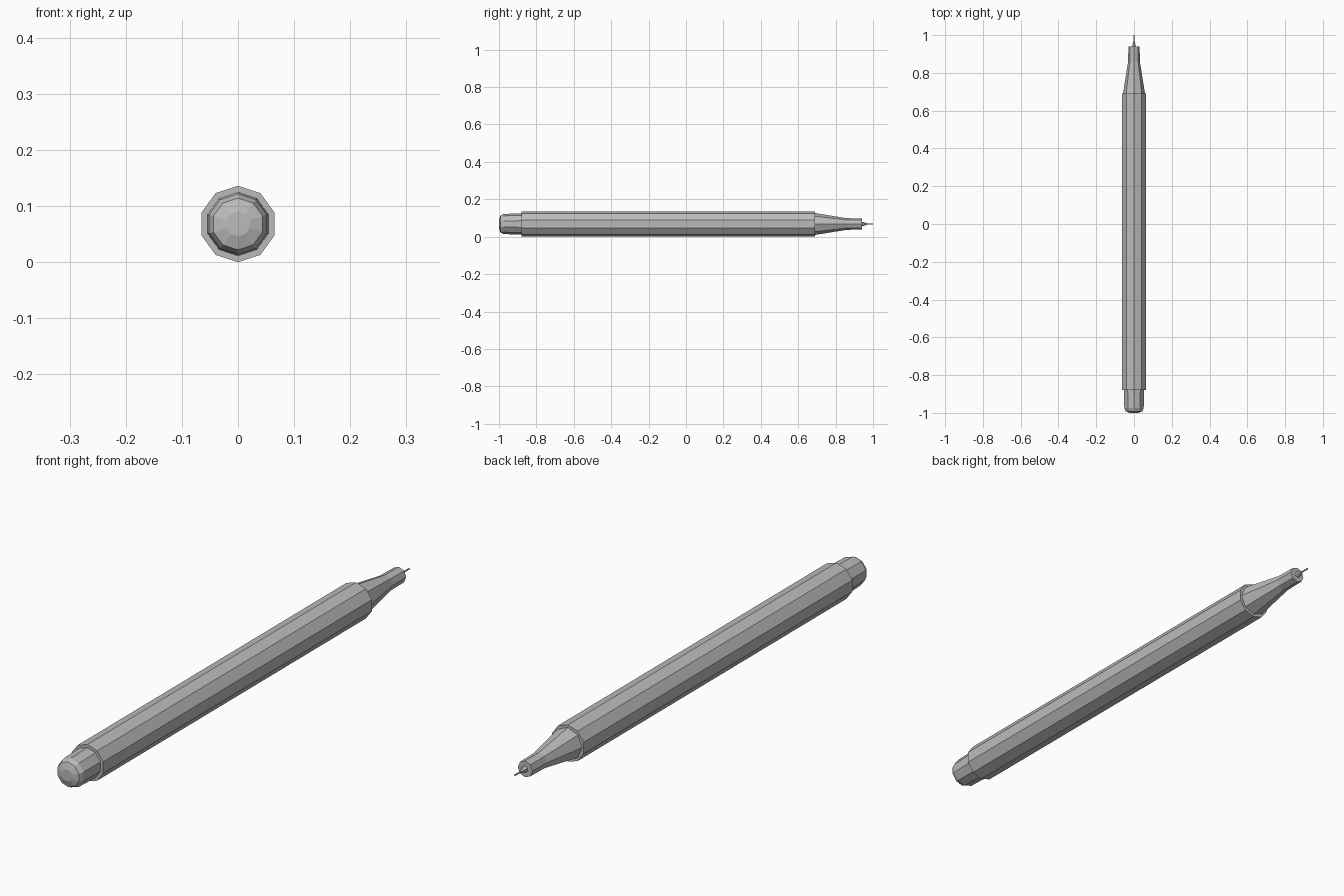
import bpy
import bmesh
from math import sin, cos, pi

cube = bpy.data.objects.get("Cube")
if cube:
    bpy.data.objects.remove(cube, do_unlink=True)

AXIS_Z = 0.068

grey = bpy.data.materials.new("plain grey")
grey.use_nodes = True
colour = (0.5, 0.5, 0.5, 1)
grey.diffuse_color = colour
grey.node_tree.nodes["Principled BSDF"].inputs["Base Color"].default_value = colour


def lathe(name, profile, sides):
    """Flat-faced solid around the long axis from (y, radius) pairs, ends capped."""
    bm = bmesh.new()
    rings = []
    for y, r in profile:
        angles = [2 * pi * i / sides for i in range(sides)]
        rings.append([bm.verts.new((r * sin(a), y, AXIS_Z + r * cos(a))) for a in angles])
    for a, b in zip(rings, rings[1:]):
        for i in range(sides):
            j = (i + 1) % sides
            bm.faces.new((a[i], a[j], b[j], b[i]))
    bm.faces.new(rings[0])
    bm.faces.new(rings[-1])
    bmesh.ops.recalc_face_normals(bm, faces=bm.faces)
    mesh = bpy.data.meshes.new(name)
    bm.to_mesh(mesh)
    bm.free()
    mesh.materials.append(grey)
    obj = bpy.data.objects.new(name, mesh)
    bpy.context.collection.objects.link(obj)
    return obj


# Ten-sided barrel
lathe("barrel", [(-0.88, 0.068), (0.69, 0.068)], 10)

# Push button with a shallow domed end
lathe("push_button", [(-0.87, 0.057), (-0.975, 0.054), (-0.992, 0.046), (-1.0, 0.022)], 10)

# Tapered nose ending in a short straight collar
lathe("nose_cone", [(0.68, 0.06), (0.86, 0.031), (0.94, 0.03)], 8)

# Small sleeve guiding the lead
lathe("lead_sleeve", [(0.93, 0.014), (0.945, 0.011), (0.968, 0.004)], 6)

# Thin lead
lathe("lead", [(0.95, 0.003), (1.0, 0.003)], 6)
